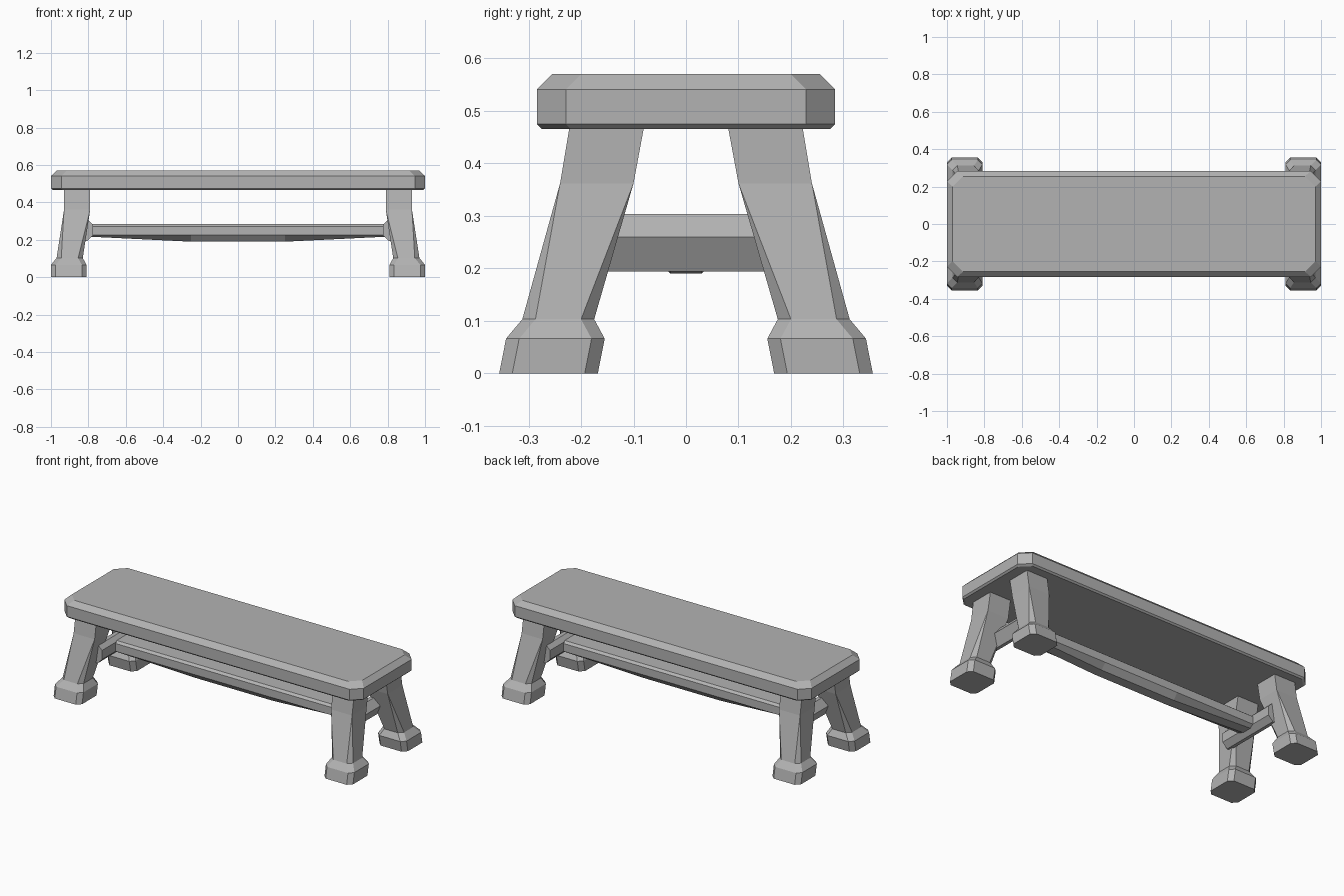
import bpy, bmesh

if "Cube" in bpy.data.objects:
    bpy.data.objects.remove(bpy.data.objects["Cube"])

grey = bpy.data.materials.new("stone grey")
grey.use_nodes = True
grey.diffuse_color = (0.45, 0.45, 0.45, 1)
grey.node_tree.nodes["Principled BSDF"].inputs["Base Color"].default_value = grey.diffuse_color


def octagon(x0, x1, y0, y1, z, c):
    """Rectangle with its corners cut by c, as a ring of eight points."""
    return [(x0 + c, y0, z), (x1 - c, y0, z), (x1, y0 + c, z), (x1, y1 - c, z),
            (x1 - c, y1, z), (x0 + c, y1, z), (x0, y1 - c, z), (x0, y0 + c, z)]


def loft(name, rings, sx=1, sy=1):
    """Skin successive rings, cap both ends, optionally mirror."""
    bm = bmesh.new()
    loops = [[bm.verts.new((x * sx, y * sy, z)) for x, y, z in r] for r in rings]
    n = len(loops[0])
    for a, b in zip(loops, loops[1:]):
        for i in range(n):
            j = (i + 1) % n
            bm.faces.new((a[i], a[j], b[j], b[i]))
    bm.faces.new(loops[0][::-1])
    bm.faces.new(loops[-1])
    bmesh.ops.remove_doubles(bm, verts=bm.verts, dist=0.0005)
    bmesh.ops.recalc_face_normals(bm, faces=bm.faces)
    mesh = bpy.data.meshes.new(name)
    bm.to_mesh(mesh)
    bm.free()
    mesh.materials.append(grey)
    obj = bpy.data.objects.new(name, mesh)
    bpy.context.collection.objects.link(obj)
    return obj


# Seat slab: small bevel below, wide bevel above
loft("seat", [octagon(-w, w, -d, d, z, 0.055) for w, d, z in
              [(0.99, 0.275, 0.466), (1, 0.284, 0.475), (1, 0.284, 0.541), (0.97, 0.255, 0.57)]])

# Splayed legs: chamfered foot and shin, running into a square upper part
leg_rings = [
    octagon(0.81, 1.0, 0.168, 0.356, 0, 0.025),
    octagon(0.81, 1.0, 0.155, 0.343, 0.066, 0.025),
    octagon(0.83, 0.97, 0.175, 0.312, 0.103, 0.025),
    octagon(0.79, 0.93, 0.10, 0.24, 0.362, 0),
    octagon(0.79, 0.93, 0.08, 0.222, 0.47, 0),
]
for sx, side in ((1, "left"), (-1, "right")):
    for sy, end in ((-1, "front"), (1, "back")):
        loft(f"{end}_{side}_leg", leg_rings, sx, sy)
    # Cross bar joining the two legs of each end
    profile = [(0.775, 0.225), (0.775, 0.28), (0.80, 0.304), (0.825, 0.304),
               (0.86, 0.26), (0.825, 0.194), (0.805, 0.194)]
    loft(f"{side}_cross_bar", [[(x, y, z) for x, z in profile] for y in (-0.19, 0.19)], sx)


# Long rail with a keel that deepens towards the middle
def rail_ring(x, keel):
    half = [(0.03, keel), (0.06, 0.225), (0.06, 0.272), (0.045, 0.284)]
    return [(x, y, z) for y, z in half] + [(x, -y, z) for y, z in half[::-1]]


loft("long_rail", [rail_ring(x, k) for x, k in
                   [(-0.8, 0.217), (-0.25, 0.19), (0.25, 0.19), (0.8, 0.217)]])
